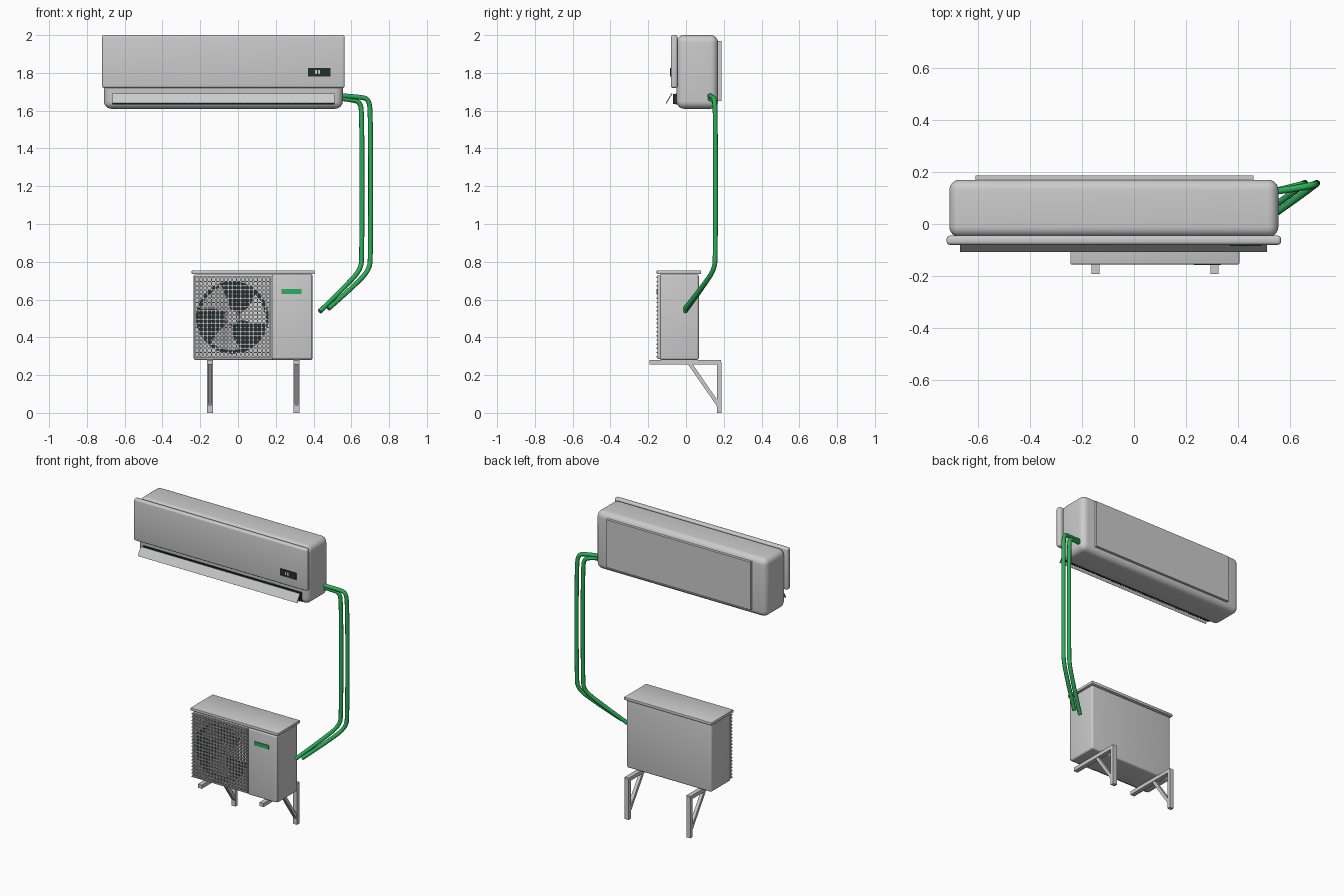
import bpy, bmesh, math
from mathutils import Vector, Matrix

if "Cube" in bpy.data.objects:
    bpy.data.objects.remove(bpy.data.objects["Cube"])


def material(name, rgb):
    m = bpy.data.materials.new(name)
    m.use_nodes = True
    m.diffuse_color = (*rgb, 1)
    m.node_tree.nodes["Principled BSDF"].inputs["Base Color"].default_value = (*rgb, 1)
    return m


SHELL = material("light grey", (0.6, 0.6, 0.6))
DARK = material("dark slate", (0.015, 0.03, 0.03))
GREEN = material("green", (0.025, 0.42, 0.1))


def finish(name, bm, mats):
    mesh = bpy.data.meshes.new(name)
    bm.to_mesh(mesh)
    bm.free()
    ob = bpy.data.objects.new(name, mesh)
    bpy.context.collection.objects.link(ob)
    for m in mats:
        mesh.materials.append(m)
    return ob


def add_box(bm, x, y, z):
    centre = Vector([(a + b) / 2 for a, b in (x, y, z)])
    size = [b - a for a, b in (x, y, z)]
    mat = Matrix.Translation(centre) @ Matrix.Diagonal((*size, 1))
    return bmesh.ops.create_cube(bm, size=1, matrix=mat)["verts"]


def smooth(ob, angle=40):
    bpy.ops.object.select_all(action="DESELECT")
    ob.select_set(True)
    bpy.context.view_layer.objects.active = ob
    bpy.ops.object.shade_smooth_by_angle(angle=math.radians(angle))


def box(name, x, y, z, mat=SHELL, bevel=0, segments=4):
    bm = bmesh.new()
    add_box(bm, x, y, z)
    if bevel:
        bmesh.ops.bevel(bm, geom=bm.edges[:], offset=bevel, segments=segments,
                        profile=0.5, affect="EDGES")
    ob = finish(name, bm, [mat])
    if bevel:
        smooth(ob)
    return ob


def extrude_yz(name, points, x, mat=SHELL):
    """Prism with a side profile, running along x."""
    bm = bmesh.new()
    face = bm.faces.new([bm.verts.new((x[0], y, z)) for y, z in points])
    new = bmesh.ops.extrude_face_region(bm, geom=[face])["geom"]
    verts = [v for v in new if isinstance(v, bmesh.types.BMVert)]
    bmesh.ops.translate(bm, verts=verts, vec=(x[1] - x[0], 0, 0))
    bmesh.ops.recalc_face_normals(bm, faces=bm.faces)
    return finish(name, bm, [mat])


# Indoor unit: rounded body, front panel, wall plate
box("indoor_body", (-0.71, 0.555), (-0.05, 0.17), (1.61, 2.0), bevel=0.04, segments=6)
box("indoor_front_panel", (-0.72, 0.565), (-0.08, -0.045), (1.72, 2.0), bevel=0.012)
box("wall_plate", (-0.61, 0.46), (0.16, 0.187), (1.65, 1.97))

# Air outlet with fine teeth, and the open flap
outlet = bmesh.new()
add_box(outlet, (-0.665, 0.51), (-0.056, -0.04), (1.632, 1.69))
for i in range(60):
    x0 = -0.66 + i * 0.0196
    add_box(outlet, (x0, x0 + 0.009), (-0.07, -0.05), (1.634, 1.688))
finish("air_outlet", outlet, [DARK])
extrude_yz("outlet_flap", [(-0.108, 1.64), (-0.103, 1.637), (-0.071, 1.69), (-0.077, 1.692)],
           (-0.668, 0.512))

# Display on the front panel
box("display", (0.37, 0.49), (-0.085, -0.078), (1.78, 1.825), DARK)
for x0 in (0.407, 0.423):
    box("display_segment", (x0, x0 + 0.01), (-0.086, -0.084), (1.793, 1.814))

# Outdoor unit: case with a round fan opening
FAN = Vector((-0.03, 0, 0.505))
case = box("outdoor_case", (-0.235, 0.395), (-0.14, 0.068), (0.28, 0.735), bevel=0.012)
case.data.materials.append(DARK)
bm = bmesh.new()
turn = Matrix.Rotation(math.pi / 2, 4, "X")
bmesh.ops.create_cone(bm, cap_ends=True, segments=64, radius1=0.19, radius2=0.19, depth=0.16,
                      matrix=Matrix.Translation(FAN + Vector((0, -0.14, 0))) @ turn)
cutter = finish("fan_cutter", bm, [DARK])
mod = case.modifiers.new("fan_opening", "BOOLEAN")
mod.object = cutter
mod.operation = "DIFFERENCE"
bpy.context.view_layer.objects.active = case
bpy.ops.object.modifier_apply(modifier=mod.name)
bpy.data.objects.remove(cutter)
for p in case.data.polygons:
    off = p.center - FAN
    if math.hypot(off.x, off.z) < 0.191 and -0.139 < p.center.y < 0:
        p.material_index = 1

box("outdoor_lid", (-0.245, 0.405), (-0.155, 0.08), (0.735, 0.755), bevel=0.004, segments=2)
box("service_panel", (0.18, 0.393), (-0.152, -0.13), (0.285, 0.73), bevel=0.008)
box("green_badge", (0.23, 0.335), (-0.157, -0.15), (0.63, 0.656), GREEN)

# Fan: hub and three twisted blades
bm = bmesh.new()
bmesh.ops.create_cone(bm, cap_ends=True, segments=32, radius1=0.045, radius2=0.035, depth=0.04,
                      matrix=Matrix.Translation(FAN + Vector((0, -0.1, 0))) @ turn)
for k in range(3):
    rows = []
    for r, half, sweep in ((0.03, 0.35, 0), (0.1, 0.42, 0.15), (0.175, 0.5, 0.3)):
        row = []
        for t in (-1, -0.5, 0, 0.5, 1):
            a = k * math.tau / 3 + sweep + t * half
            row.append(bm.verts.new(FAN + Vector((r * math.cos(a), -0.1 + 0.018 * t,
                                                  r * math.sin(a)))))
        rows.append(row)
    for lo, hi in zip(rows, rows[1:]):
        for j in range(4):
            bm.faces.new((lo[j], lo[j + 1], hi[j + 1], hi[j]))
smooth(finish("fan", bm, [SHELL]))

# Square guard grille over the fan
bm = bmesh.new()
for i in range(20):
    z0 = 0.294 + i * 0.0221
    add_box(bm, (-0.234, 0.172), (-0.156, -0.148), (z0, z0 + 0.007))
for i in range(19):
    x0 = -0.232 + i * 0.0221
    add_box(bm, (x0, x0 + 0.007), (-0.152, -0.139), (0.292, 0.722))
finish("fan_grille", bm, [SHELL])

# Wall brackets: arm, post and diagonal brace
for x, side in ((-0.148, "right"), (0.31, "left")):
    wide = (x - 0.015, x + 0.015)
    box(side + "_bracket_arm", wide, (-0.193, 0.185), (0.255, 0.28))
    box(side + "_bracket_post", wide, (0.163, 0.187), (0, 0.27))
    extrude_yz(side + "_bracket_brace", [(0.01, 0.258), (0.035, 0.258), (0.168, 0.065),
                                         (0.168, 0.03)], (x - 0.011, x + 0.011))


# Refrigerant pipes
def pipe(name, points, radius):
    curve = bpy.data.curves.new(name, "CURVE")
    curve.dimensions = "3D"
    curve.bevel_depth = radius
    curve.bevel_resolution = 3
    curve.use_fill_caps = True
    spline = curve.splines.new("NURBS")
    spline.points.add(len(points) - 1)
    for p, co in zip(spline.points, points):
        p.co = (*co, 1)
    spline.order_u = 3
    spline.use_endpoint_u = True
    spline.resolution_u = 8
    curve.materials.append(GREEN)
    ob = bpy.data.objects.new(name, curve)
    bpy.context.collection.objects.link(ob)


for name, dx, dz in (("inner_pipe", 0, 0), ("outer_pipe", 0.046, 0.015)):
    pipe(name, [(0.54, 0.125, 1.665 + dz), (0.6 + dx, 0.14, 1.658 + dz),
                (0.648 + dx, 0.152, 1.645 + dz), (0.655 + dx, 0.155, 1.58),
                (0.657 + dx, 0.157, 1.2), (0.655 + dx, 0.155, 0.84),
                (0.652 + dx, 0.152, 0.765), (0.59 + dx, 0.105, 0.69),
                (0.433 + dx, -0.005, 0.537 + dz)], 0.013)
